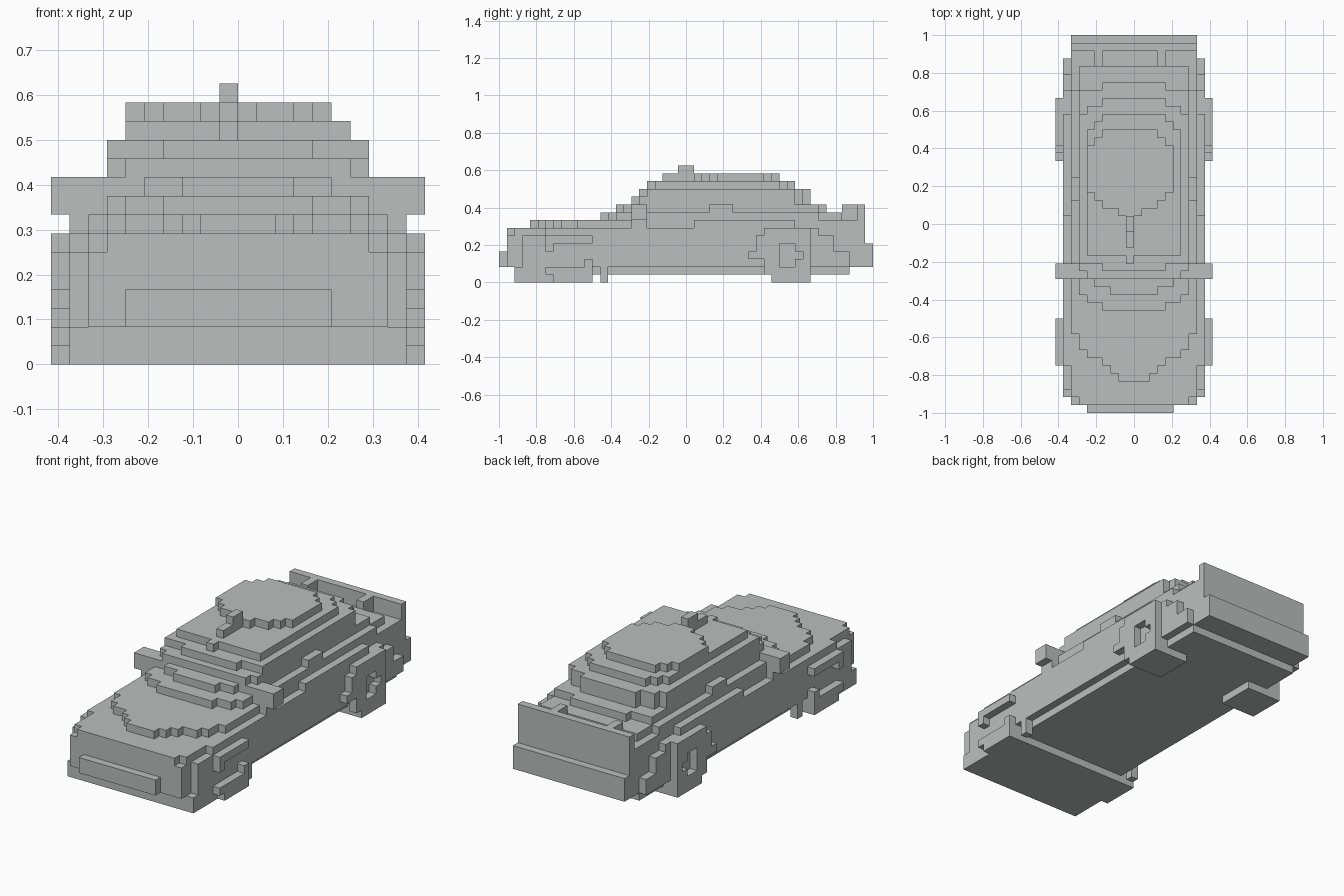
import bpy
import bmesh

UNIT = 1 / 24  # edge of one block

cube = bpy.data.objects.get("Cube")
if cube:
    bpy.data.objects.remove(cube, do_unlink=True)

grey = bpy.data.materials.new("pale_grey")
grey.use_nodes = True
colour = (0.5, 0.52, 0.51, 1)
grey.diffuse_color = colour
grey.node_tree.nodes["Principled BSDF"].inputs["Base Color"].default_value = colour


def finish(name, bm):
    """Turn a bmesh in block units into a flat shaded object."""
    bmesh.ops.recalc_face_normals(bm, faces=bm.faces)
    bmesh.ops.scale(bm, vec=(UNIT, UNIT, UNIT), verts=bm.verts)
    mesh = bpy.data.meshes.new(name)
    bm.to_mesh(mesh)
    bm.free()
    mesh.materials.append(grey)
    obj = bpy.data.objects.new(name, mesh)
    bpy.context.collection.objects.link(obj)
    return obj


def layer(name, bottom, top, steps, end, shift=0):
    """Extrude a stepped outline; each step is (start y, half width)."""
    right = []
    for i, (start, half) in enumerate(steps):
        stop = steps[i + 1][0] if i + 1 < len(steps) else end
        right += [(half, start), (half, stop)]
    outline = right + [(-x, y) for x, y in reversed(right)]
    bm = bmesh.new()
    face = bm.faces.new([bm.verts.new((x + shift, y, bottom)) for x, y in outline])
    grown = bmesh.ops.extrude_face_region(bm, geom=[face], use_keep_orig=True)
    risen = [v for v in grown["geom"] if isinstance(v, bmesh.types.BMVert)]
    bmesh.ops.translate(bm, vec=(0, 0, top - bottom), verts=risen)
    return finish(name, bm)


def blocks(name, boxes, mirrored=False):
    """Join boxes given as (x range, y range, z range)."""
    bm = bmesh.new()
    for box in boxes:
        for side in ((-1, 1) if mirrored else (1,)):
            made = bmesh.ops.create_cube(bm, size=1)["verts"]
            for v in made:
                v.co = [lo + (c + 0.5) * (hi - lo) for c, (lo, hi) in zip(v.co, box)]
                v.co.x *= side
    return finish(name, bm)


# Lower body
layer("front_floor", 0, 1, [(-22, 9)], -12)
layer("chassis", 1, 2, [(-22, 9), (-12, 8)], 21)
layer("lower_body", 2, 4, [(-23, 8), (-21, 9), (21, 8)], 23)
layer("middle_body", 4, 6, [(-23, 8), (-21, 9), (19, 8)], 23)
layer("upper_body", 6, 7, [(-23, 7), (-22, 8), (-18, 9), (17, 8)], 23)
layer("bonnet", 7, 8, [(-20, 2), (-19, 3), (-18, 4), (-17, 6), (-16, 7),
                       (-14, 8), (1, 9), (14, 8)], 23)

# Cabin, narrowing upward in steps
layer("cowl_and_boot", 8, 9, [(-11, 4), (-10, 6), (-9, 7), (-5, 8), (17, 7)], 20)
layer("window_sill", 9, 10, [(-9, 3), (-8, 5), (-7, 7), (3, 8), (6, 7), (17, 4)], 18)
layer("lower_windows", 10, 11, [(-7, 6), (-6, 7), (14, 6), (15, 4)], 16)
layer("upper_windows", 11, 12, [(-6, 4), (-5, 7), (14, 6), (15, 4)], 16)
layer("roof_edge", 12, 13, [(-4, 6), (12, 5), (13, 4)], 14)
layer("roof_top", 13, 14, [(1, 1.5), (2, 3.5), (3, 4.5), (4, 5.5), (10, 4.5), (11, 3.5)],
      12, shift=-0.5)

# Roof scoop rising backward in steps
blocks("roof_scoop", [((-1, 0), (start, stop), (z, z + 1))
                      for start, stop, z in ((-5, -3, 12), (-3, 1, 13), (-1, 1, 14))])

# Bumpers and rear spoiler
layer("front_bumper", 2, 4, [(-24, 5.5)], -23, shift=-0.5)
layer("rear_bumper", 2, 5, [(23, 8)], 24)
layer("spoiler", 8, 10, [(22, 8)], 23)
blocks("spoiler_supports", [((x, x + 1), (20, 22), (8, 10)) for x in (-5, 3)])

# Door mirrors
blocks("mirrors", [((7, 9), (-7, -5), (7, 10)), ((9, 10), (-7, -5), (8, 10))], True)

# Front wheels: an open ring of blocks on each side
rim = (9, 10)
blocks("front_wheels", [(rim, span, height) for span, height in (
    ((-17, -12), (5, 6)), ((-18, -17), (4, 6)),
    ((-18, -17), (1, 2)), ((-17, -12), (0, 2)), ((-13, -12), (2, 3)))], True)

# Rear wheels: stacked rows around a hub opening
blocks("rear_wheels", [(rim, span, height) for span, height in (
    ((11, 16), (0, 1)), ((10, 16), (1, 2)),
    ((10, 12), (2, 3)), ((14, 16), (2, 3)),
    ((8, 12), (3, 4)), ((15, 16), (3, 4)),
    ((9, 12), (4, 5)), ((14, 16), (4, 5)),
    ((9, 16), (5, 6)), ((10, 16), (6, 7)))], True)
blocks("rear_tyre_treads", [((5, 9), (11, 16), (0, 1)), ((8, 9), (11, 16), (1, 2))], True)

# Small blocks under the sills
blocks("jacking_points", [((8, 9), (-11, -10), (0, 2))], True)
